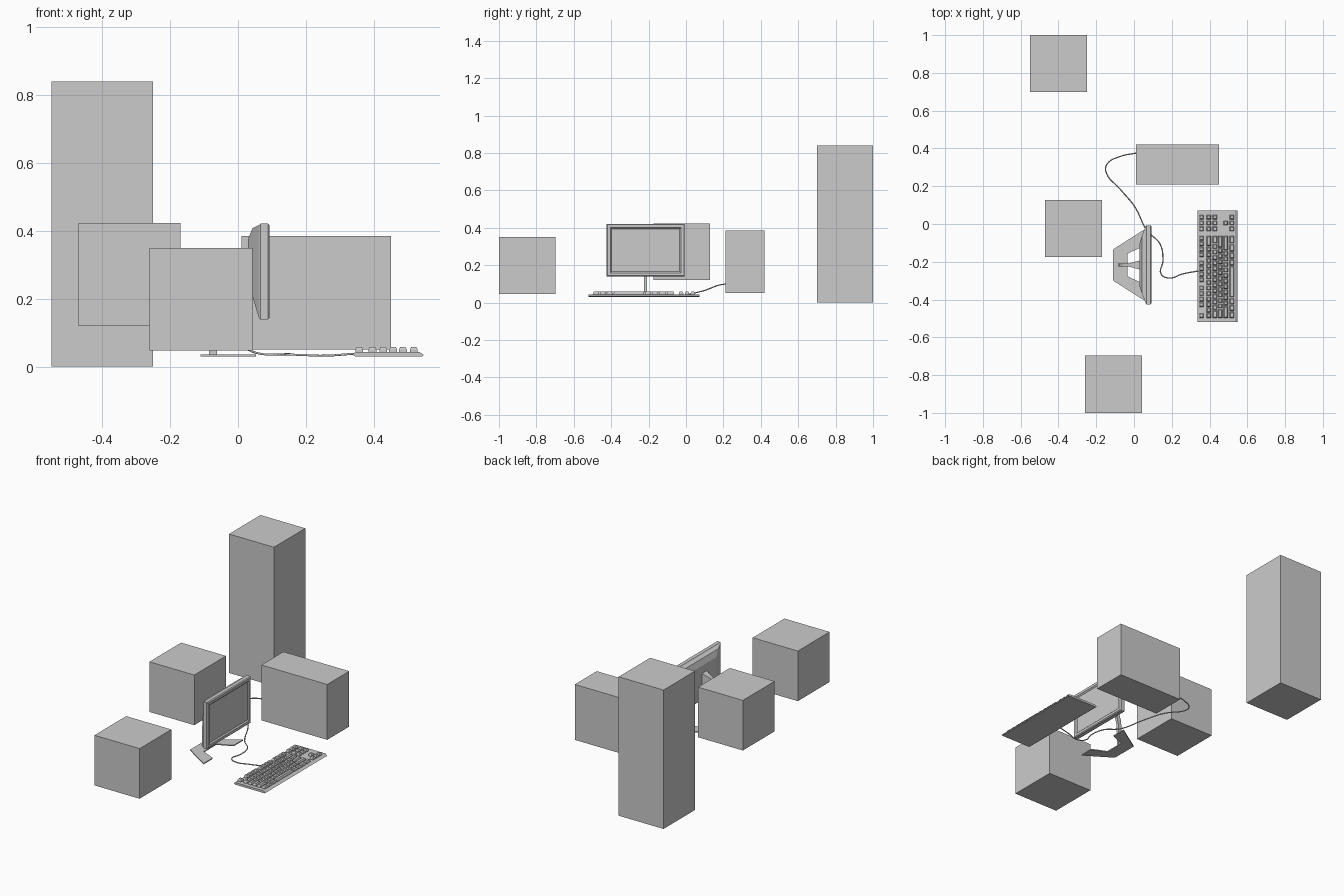
import bpy, bmesh
from mathutils import Vector

if "Cube" in bpy.data.objects:
    bpy.data.objects.remove(bpy.data.objects["Cube"])


def finish(name, bm):
    bmesh.ops.recalc_face_normals(bm, faces=bm.faces)
    me = bpy.data.meshes.new(name)
    bm.to_mesh(me)
    bm.free()
    ob = bpy.data.objects.new(name, me)
    bpy.context.collection.objects.link(ob)
    return ob


def add_loft(bm, loops):
    """Skin a stack of equal-length point loops and cap both ends."""
    rows = [[bm.verts.new(p) for p in loop] for loop in loops]
    n = len(rows[0])
    for a, b in zip(rows, rows[1:]):
        for i in range(n):
            j = (i + 1) % n
            bm.faces.new((a[i], a[j], b[j], b[i]))
    bm.faces.new(rows[0])
    bm.faces.new(rows[-1])


def loft(name, loops):
    bm = bmesh.new()
    add_loft(bm, loops)
    return finish(name, bm)


def rect_z(x0, x1, y0, y1, z):
    return [(x0, y0, z), (x1, y0, z), (x1, y1, z), (x0, y1, z)]


def rect_x(x, y0, y1, z0, z1):
    return [(x, y0, z0), (x, y1, z0), (x, y1, z1), (x, y0, z1)]


def box(name, x0, x1, y0, y1, z0, z1):
    return loft(name, [rect_z(x0, x1, y0, y1, z0), rect_z(x0, x1, y0, y1, z1)])


def extrude_y(name, profile, y0, y1):
    return loft(name, [[(x, y, z) for x, z in profile] for y in (y0, y1)])


# Plain blocks
box("tall_block", -0.55, -0.25, 0.70, 1.0, 0, 0.84)
box("left_block", -0.47, -0.17, -0.175, 0.128, 0.12, 0.423)
box("front_block", -0.26, 0.042, -1.0, -0.697, 0.047, 0.35)
box("computer_case", 0.01, 0.45, 0.21, 0.42, 0.05, 0.385)

# Monitor: tapered back shell, bezel and recessed screen, facing +x
loft("monitor", [
    rect_x(0.029, -0.33, -0.105, 0.24, 0.375),
    rect_x(0.043, -0.37, -0.06, 0.205, 0.408),
    rect_x(0.062, -0.42, -0.010, 0.142, 0.417),
    rect_x(0.066, -0.425, -0.007, 0.139, 0.421),
    rect_x(0.088, -0.425, -0.007, 0.139, 0.421),
    rect_x(0.093, -0.420, -0.012, 0.144, 0.416),
    rect_x(0.093, -0.405, -0.027, 0.159, 0.401),
    rect_x(0.086, -0.398, -0.034, 0.166, 0.394),
])

# Stand: U-shaped foot, curved neck and flared mount
CY = -0.217
half = [(-0.110, 0.083), (0.053, 0.187), (0.053, 0.100), (-0.035, 0.060)]
foot = [(x, CY + y) for x, y in half] + [(x, CY - y) for x, y in reversed(half)]
loft("stand_foot", [[(x, y, z) for x, y in foot] for z in (0.030, 0.036)])
neck = [(-0.085, 0.034), (-0.062, 0.034), (-0.060, 0.19), (-0.048, 0.235),
        (-0.022, 0.262), (0.032, 0.268), (0.032, 0.315), (-0.020, 0.305),
        (-0.060, 0.275), (-0.080, 0.22)]
extrude_y("stand_neck", neck, CY - 0.008, CY + 0.008)
loft("stand_mount", [rect_x(-0.025, CY - 0.009, CY + 0.009, 0.265, 0.305),
                     rect_x(0.032, CY - 0.024, CY + 0.024, 0.255, 0.33)])

# Keyboard body
body = [(0.345, 0.030), (0.543, 0.030), (0.548, 0.034), (0.535, 0.043),
        (0.347, 0.043), (0.336, 0.036)]
extrude_y("keyboard_body", body, -0.52, 0.072)

# Keys: one list of key widths (in units) per row, left to right; negative is a gap
U = 0.0293
START = -0.50
ROWS = [
    (0.357, [1, -1, 1, 1, 1, 1, -0.5, 1, 1, 1, 1, -0.5, 1, 1, 1, 1]),
    (0.396, [1] * 13 + [2]),
    (0.428, [1.5] + [1] * 12 + [1.5]),
    (0.457, [1.75] + [1] * 11 + [2.25]),
    (0.486, [2.25] + [1] * 10 + [2.75]),
    (0.518, [1.25, 1.25, 1.25, 5.75, 1.25, 1.25, 1.5, 1.5]),
]
keys = bmesh.new()


def add_key(x, y0, y1):
    h, t = 0.0115, 0.004
    add_loft(keys, [rect_z(x - h, x + h, y0, y1, 0.042),
                    rect_z(x - h, x + h, y0, y1, 0.050),
                    rect_z(x - h + t, x + h - t, y0 + t, y1 - t, 0.058)])


for x, widths in ROWS:
    total = sum(abs(w) for w in widths)
    unit = 15 * U / total
    y = START
    for w in widths:
        if w > 0:
            add_key(x, y + 0.003, y + w * unit - 0.003)
        y += abs(w) * unit

# Navigation and arrow keys
NAV = (-0.026, 0.005, 0.036)
for x in (0.357, 0.396, 0.428, 0.518):
    for y in NAV:
        add_key(x, y - 0.0115, y + 0.0115)
add_key(0.486, NAV[1] - 0.0115, NAV[1] + 0.0115)
finish("keyboard_keys", keys)

# Cable from the case to the keyboard
path = [(0.015, 0.376, 0.10), (-0.075, 0.357, 0.10), (-0.143, 0.317, 0.10),
        (-0.148, 0.275, 0.10), (-0.074, 0.185, 0.095), (0.005, 0.09, 0.062),
        (0.07, -0.037, 0.037), (0.138, -0.106, 0.036), (0.153, -0.196, 0.037),
        (0.143, -0.265, 0.036), (0.19, -0.286, 0.034), (0.254, -0.265, 0.032),
        (0.345, -0.248, 0.038)]
cu = bpy.data.curves.new("cable", "CURVE")
cu.dimensions = "3D"
cu.bevel_depth = 0.0032
cu.bevel_resolution = 1
cu.resolution_u = 5
cu.use_fill_caps = True
sp = cu.splines.new("BEZIER")
sp.bezier_points.add(len(path) - 1)
for bp, p in zip(sp.bezier_points, path):
    bp.co = Vector(p)
    bp.handle_left_type = bp.handle_right_type = "AUTO"
bpy.context.collection.objects.link(bpy.data.objects.new("cable", cu))
